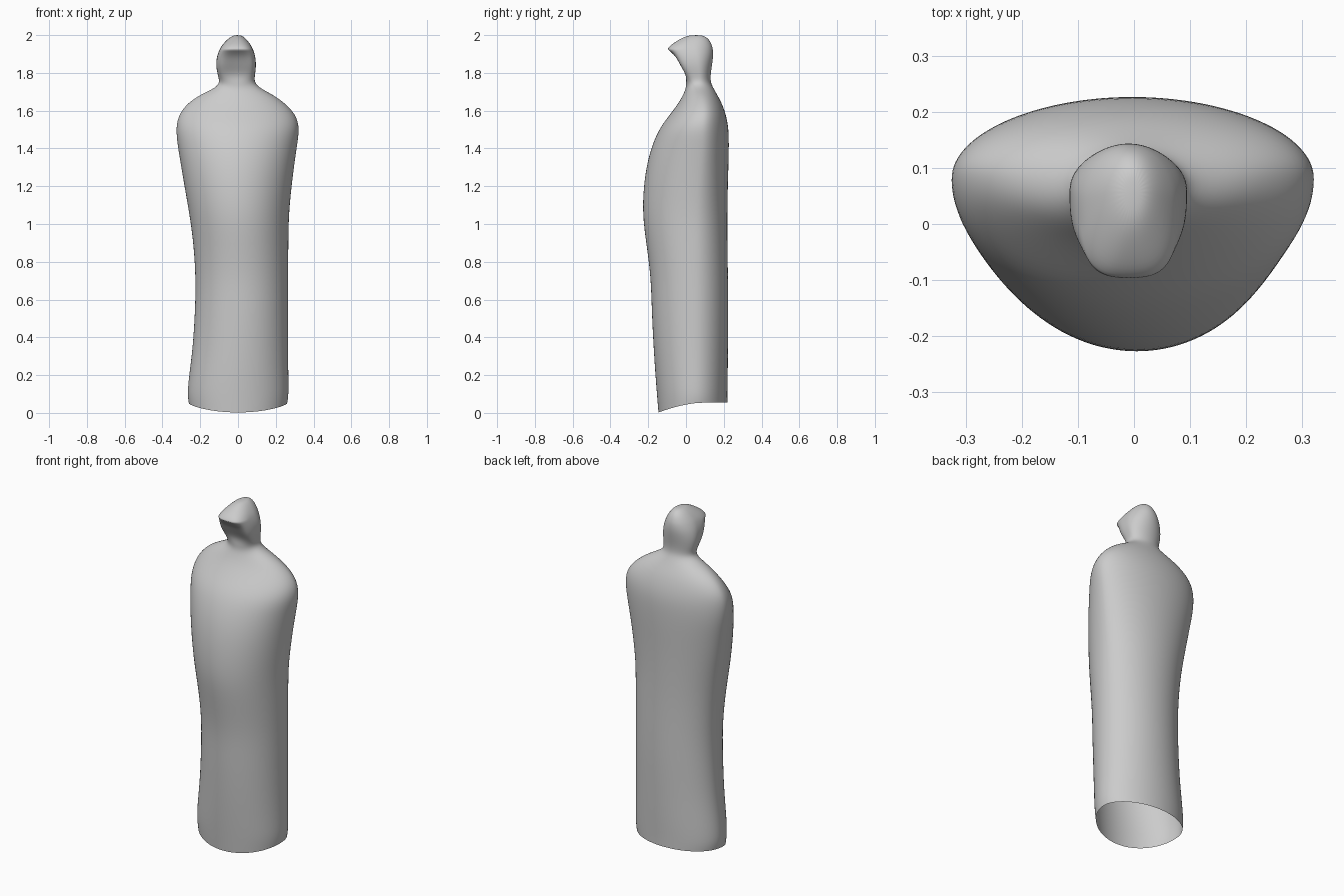
import bpy, bmesh, math

stone = bpy.data.materials.new("grey stone")
stone.diffuse_color = (0.6, 0.6, 0.6, 1)
SEG = 32

# z, left x, right x, front y, widest y, back y, front roundness exponent
ROBE = [
    (0.05, -.262, .262, -.147, .05, .22, 2.0),
    (0.10, -.270, .270, -.155, .05, .22, 2.0),
    (0.20, -.260, .268, -.163, .05, .222, 2.0),
    (0.35, -.240, .266, -.173, .05, .223, 2.0),
    (0.55, -.228, .266, -.183, .05, .225, 2.0),
    (0.72, -.225, .266, -.187, .05, .223, 2.0),
    (0.90, -.237, .268, -.212, .05, .22, 2.0),
    (1.05, -.258, .270, -.232, .05, .22, 2.0),
    (1.20, -.285, .285, -.226, .06, .222, 2.0),
    (1.32, -.305, .300, -.208, .07, .226, 2.0),
    (1.42, -.322, .315, -.180, .08, .228, 2.0),
    (1.51, -.331, .328, -.140, .08, .226, 2.0),
    (1.58, -.315, .308, -.085, .09, .212, 2.0),
    (1.64, -.268, .250, -.040, .09, .190, 2.0),
    (1.685, -.200, .185, -.015, .08, .165, 2.0),
    (1.72, -.120, .115, .000, .07, .145, 2.0),
    (1.75, -.096, .086, .000, .07, .130, 2.4),
]
HEAD = [
    (1.79, -.108, .090, -.015, .07, .130, 3.0),
    (1.84, -.118, .097, -.045, .06, .138, 3.2),
    (1.89, -.112, .092, -.072, .05, .145, 3.0),
    (1.925, -.098, .080, -.098, .04, .143, 3.0),
    (1.945, -.086, .070, -.086, .04, .138, 2.8),
    (1.975, -.060, .048, -.040, .05, .125, 2.2),
    (1.997, -.030, .024, .005, .055, .098, 2.0),
]


def ring(bm, row):
    """Closed section made of a front and a back half with separate depths."""
    z, xl, xr, yf, ym, yb, n = row
    verts = []
    for i in range(SEG):
        a = 2 * math.pi * i / SEG
        c, s = math.cos(a), math.sin(a)
        e = 2 / n if s < 0 else 1.0
        u = math.copysign(abs(c) ** e, c)
        v = math.copysign(abs(s) ** e, s)
        x = (xl + xr) / 2 + u * (xr - xl) / 2
        y = ym + v * ((yb - ym) if v > 0 else (ym - yf))
        verts.append(bm.verts.new((x, y, z)))
    return verts


bm = bmesh.new()
rings = [ring(bm, r) for r in ROBE + HEAD]
for lo, hi in zip(rings, rings[1:]):
    for i in range(SEG):
        j = (i + 1) % SEG
        bm.faces.new((lo[i], lo[j], hi[j], hi[i]))

# Crown of the hood
top = bm.verts.new((-.003, .055, 2.0))
for i in range(SEG):
    bm.faces.new((rings[-1][i], rings[-1][(i + 1) % SEG], top))

# Open hem dips toward the front
for v in rings[0]:
    t = max(0.0, (0.08 - v.co.y) / 0.227)
    v.co.z = 0.054 - 0.052 * t ** 1.6

# Shallow face hollow under the hood rim
for v in bm.verts:
    if 1.76 < v.co.z < 1.91 and v.co.y < 0.03:
        w = 1 - ((v.co.x + .01) / .085) ** 2
        if w > 0:
            v.co.y += 0.018 * w

# Sharper hood rim across the brow
crease = bm.edges.layers.float.new("crease_edge")
brow = set(rings[len(ROBE) + 3])
for e in bm.edges:
    if e.verts[0] in brow and e.verts[1] in brow and max(v.co.y for v in e.verts) < 0.0:
        e[crease] = 0.7

bmesh.ops.recalc_face_normals(bm, faces=bm.faces)
mesh = bpy.data.meshes.new("robed_figure")
bm.to_mesh(mesh)
bm.free()
mesh.materials.append(stone)
figure = bpy.data.objects.new("robed_figure", mesh)
bpy.context.collection.objects.link(figure)

sub = figure.modifiers.new("smooth", 'SUBSURF')
sub.levels = sub.render_levels = 2
for p in mesh.polygons:
    p.use_smooth = True
